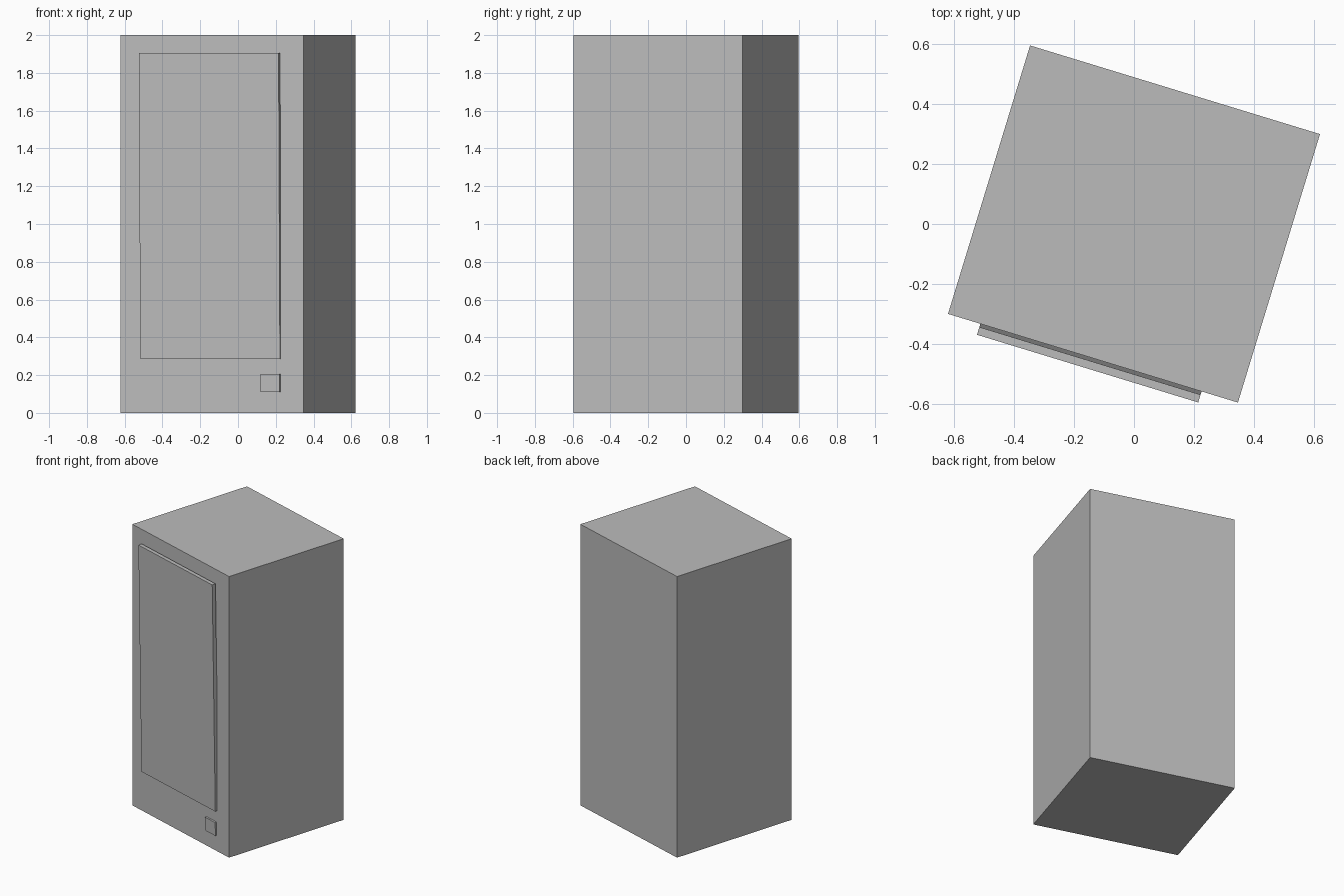
import bpy
import bmesh
from math import radians
from mathutils import Matrix, Vector

default = bpy.data.objects.get("Cube")
if default:
    bpy.data.objects.remove(default, do_unlink=True)

# One plain grey for every part
grey = bpy.data.materials.new("plain grey")
grey.use_nodes = True
colour = (0.5, 0.5, 0.5, 1.0)
grey.diffuse_color = colour
grey.node_tree.nodes["Principled BSDF"].inputs["Base Color"].default_value = colour

# The whole cabinet is turned about the vertical axis
TURN = Matrix.Rotation(radians(-17), 4, "Z")


def box(name, size, centre, lean=0.0):
    """Box in cabinet space, leaning its top forward by lean degrees."""
    mesh = bpy.data.meshes.new(name)
    bm = bmesh.new()
    bmesh.ops.create_cube(bm, size=1.0, matrix=Matrix.Diagonal((*size, 1.0)))
    bm.to_mesh(mesh)
    bm.free()
    mesh.materials.append(grey)
    obj = bpy.data.objects.new(name, mesh)
    obj.matrix_world = (TURN @ Matrix.Translation(Vector(centre))
                        @ Matrix.Rotation(radians(lean), 4, "X"))
    bpy.context.collection.objects.link(obj)
    return obj


WIDTH, DEPTH, HEIGHT = 1.013, 0.938, 2.0
FRONT = -DEPTH / 2

# Cabinet body
box("cabinet_body", (WIDTH, DEPTH, HEIGHT), (0, 0, HEIGHT / 2))

# Front panel, leaning slightly so its lower back sinks into the body
box("front_panel", (0.773, 0.027, 1.62), (-0.007, FRONT - 0.0125, 1.095), lean=0.88)

# Small square button under the panel
box("front_button", (0.105, 0.024, 0.095), (0.325, FRONT, 0.158), lean=0.88)
